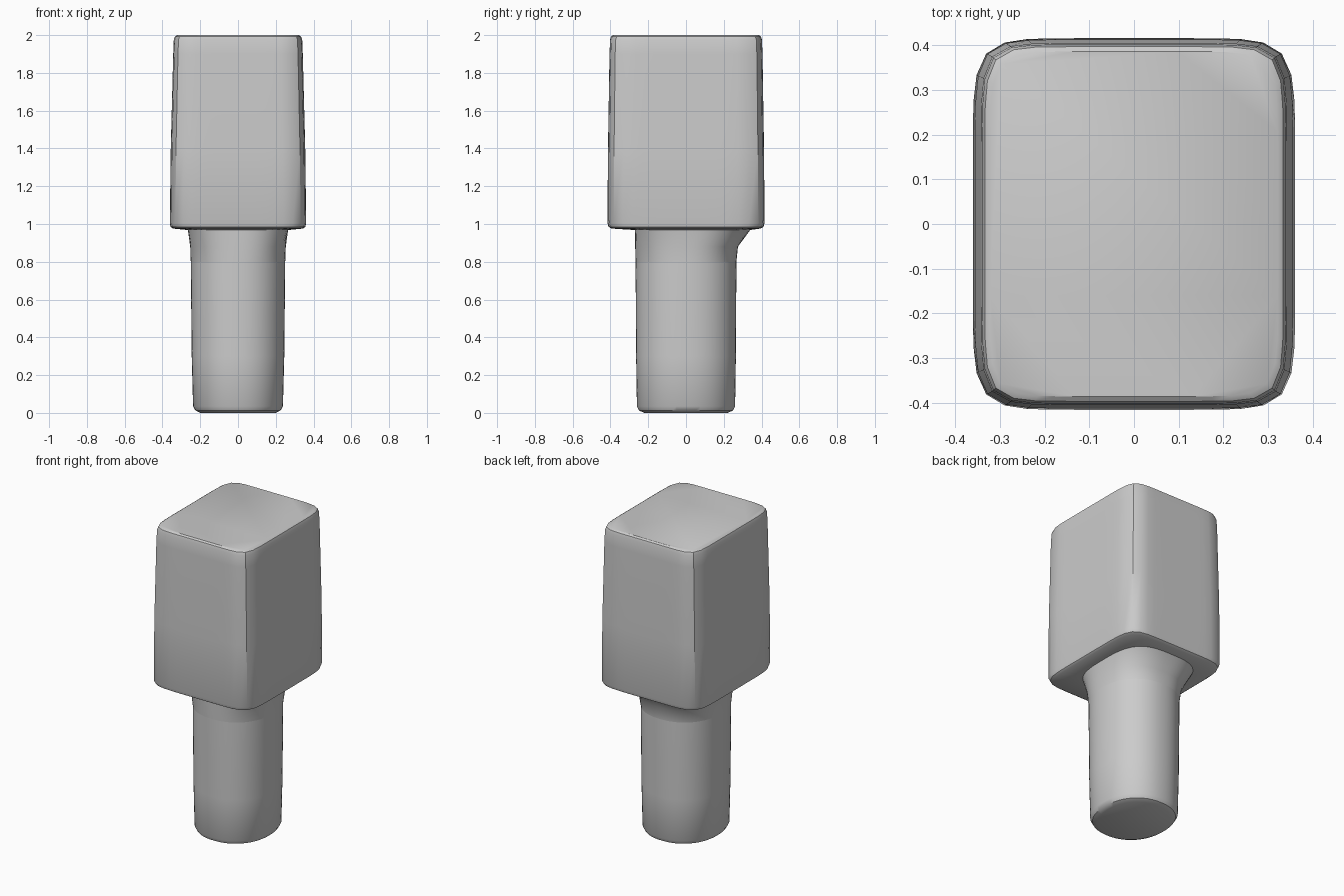
import bpy, bmesh, math

if "Cube" in bpy.data.objects:
    bpy.data.objects.remove(bpy.data.objects["Cube"])

SEGMENTS = 64


def ring(hx, hy, z, power, cx=0.0, cy=0.0):
    """Superellipse outline: power 2 is round, high powers are boxy."""
    pts = []
    for i in range(SEGMENTS):
        a = 2 * math.pi * i / SEGMENTS
        c, s = math.cos(a), math.sin(a)
        r = (abs(c) ** power + abs(s) ** power) ** (-1 / power)
        pts.append((cx + hx * r * c, cy + hy * r * s, z))
    return pts


def loft(name, sections, cap_start=False, cap_end=False, angle=35):
    bm = bmesh.new()
    loops = [[bm.verts.new(p) for p in ring(*s)] for s in sections]
    for low, high in zip(loops, loops[1:]):
        for i in range(SEGMENTS):
            j = (i + 1) % SEGMENTS
            bm.faces.new((low[i], low[j], high[j], high[i]))
    if cap_start:
        bm.faces.new(loops[0][::-1])
    if cap_end:
        bm.faces.new(loops[-1])
    mesh = bpy.data.meshes.new(name)
    bm.to_mesh(mesh)
    bm.free()
    obj = bpy.data.objects.new(name, mesh)
    bpy.context.collection.objects.link(obj)
    bpy.ops.object.select_all(action='DESELECT')
    obj.select_set(True)
    bpy.context.view_layer.objects.active = obj
    bpy.ops.object.shade_smooth_by_angle(angle=math.radians(angle))
    return obj


# Outline shared by the top of the collar and the underside of the block
collar_top = (0.265, 0.305, 0.968, 3.2, 0.0, 0.035)

# Round shaft with a softened foot
shaft_top = (0.25, 0.267, 0.80, 2.2)
loft("shaft", [
    (0.20, 0.22, 0.0, 2.2),
    (0.225, 0.248, 0.012, 2.2),
    (0.238, 0.26, 0.035, 2.2),
    (0.245, 0.264, 0.30, 2.2),
    shaft_top,
], cap_start=True)

# Flared collar, pulled towards the back
loft("collar", [
    shaft_top,
    (0.253, 0.272, 0.88, 2.4, 0.0, 0.003),
    collar_top,
])

# Tapered rounded block
loft("head_block", [
    collar_top,
    (0.345, 0.395, 0.976, 7),
    (0.357, 0.41, 0.985, 7.5),
    (0.361, 0.416, 1.005, 8),
    (0.356, 0.413, 1.40, 8.5),
    (0.343, 0.405, 1.90, 9),
    (0.340, 0.402, 1.975, 9),
    (0.334, 0.397, 1.992, 9),
    (0.322, 0.386, 2.0, 9),
], cap_end=True)
